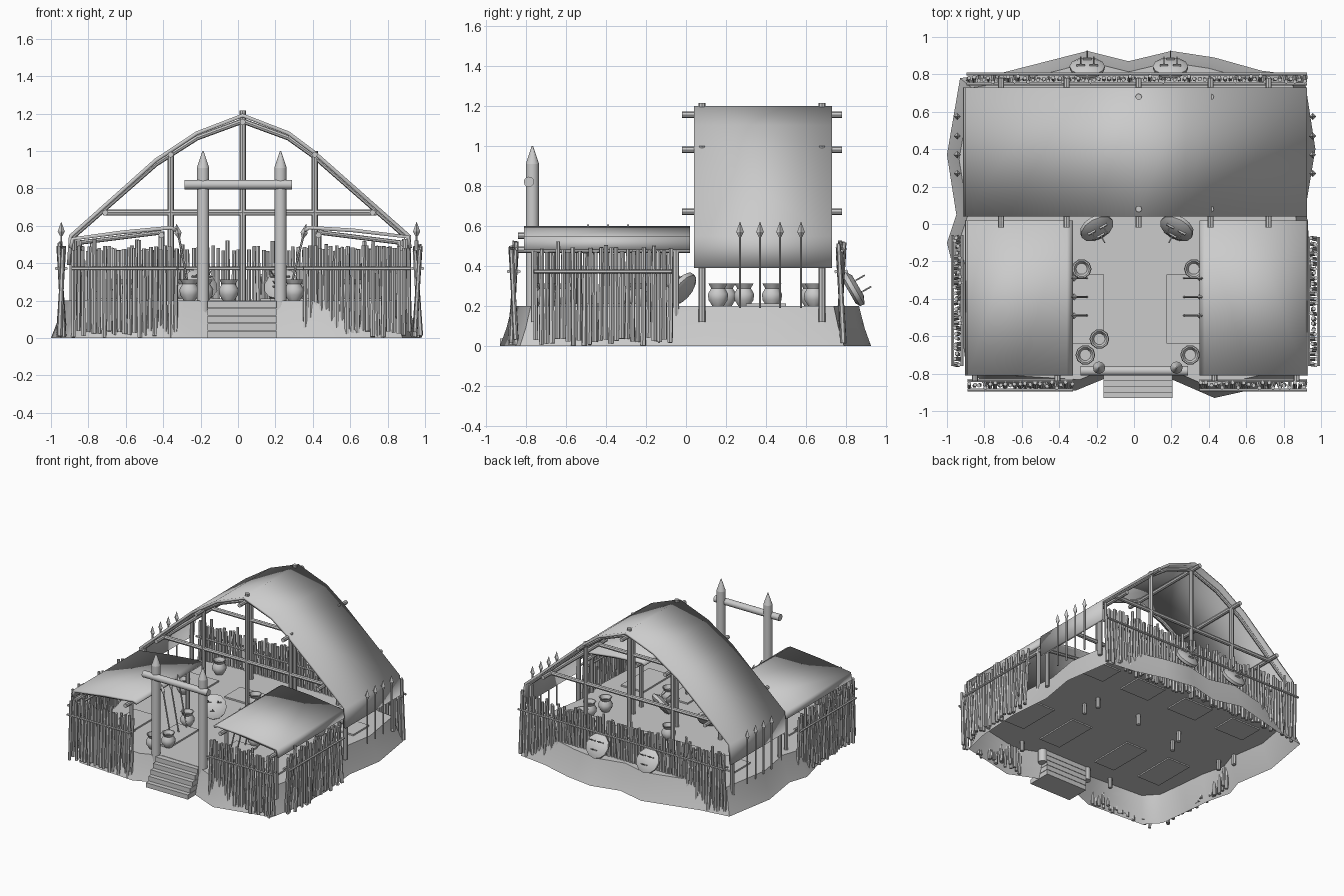
import bpy, bmesh, math, random
from mathutils import Vector, Matrix

if "Cube" in bpy.data.objects:
    bpy.data.objects.remove(bpy.data.objects["Cube"])

random.seed(4)


def finish(bm, name, angle=40):
    """Turn a bmesh into an object, smooth with sharp edges above angle."""
    bmesh.ops.recalc_face_normals(bm, faces=bm.faces[:])
    for f in bm.faces:
        f.smooth = angle > 0
    for e in bm.edges:
        e.smooth = e.calc_face_angle(0) < math.radians(angle)
    me = bpy.data.meshes.new(name)
    bm.to_mesh(me)
    bm.free()
    ob = bpy.data.objects.new(name, me)
    bpy.context.collection.objects.link(ob)
    return ob


def pole(bm, a, b, r1, r2=None, seg=8):
    a, b = Vector(a), Vector(b)
    d = b - a
    m = Matrix.Translation((a + b) / 2) @ d.to_track_quat('Z', 'Y').to_matrix().to_4x4()
    bmesh.ops.create_cone(bm, cap_ends=True, segments=seg, radius1=r1,
                          radius2=r1 if r2 is None else r2, depth=d.length, matrix=m)


def box(bm, x0, x1, y0, y1, z0, z1):
    m = Matrix.Translation(((x0 + x1) / 2, (y0 + y1) / 2, (z0 + z1) / 2)) @ \
        Matrix.Diagonal((x1 - x0, y1 - y0, z1 - z0, 1))
    bmesh.ops.create_cube(bm, size=1, matrix=m)


def sheet(name, prof, y0, y1, t=0.02):
    """Roof sheet: xz profile swept along y and thickened."""
    bm = bmesh.new()
    rows = [[bm.verts.new((x, y, z)) for x, z in prof] for y in (y0, y1)]
    for i in range(len(prof) - 1):
        bm.faces.new((rows[0][i], rows[0][i + 1], rows[1][i + 1], rows[1][i]))
    bmesh.ops.recalc_face_normals(bm, faces=bm.faces[:])
    ob = finish(bm, name, 60)
    mod = ob.modifiers.new("thickness", 'SOLIDIFY')
    mod.thickness, mod.offset = t, 0
    return ob


def lathe(bm, prof, loc, seg=10):
    rings = [[bm.verts.new((loc[0] + r * math.cos(2 * math.pi * k / seg),
                            loc[1] + r * math.sin(2 * math.pi * k / seg), loc[2] + z))
              for k in range(seg)] for r, z in prof]
    for p, q in zip(rings, rings[1:]):
        for k in range(seg):
            bm.faces.new((p[k], p[(k + 1) % seg], q[(k + 1) % seg], q[k]))
    bm.faces.new(rings[0])
    bm.faces.new(rings[-1])


# Earth mound: irregular outline, open underneath, flat top
outline = [(-.93, .78), (-.70, .81), (-.25, .925), (-.03, .87), (.2, .925), (.43, .89),
           (.68, .82), (.91, .79), (.97, .4), (.92, .1), (.95, -.25), (.93, -.6),
           (.88, -.83), (.43, -.93), (.2, -.83), (-.14, -.82), (-.31, -.89), (-.8, -.86),
           (-.9, -.75), (-.93, -.5), (-.95, -.3), (-1.0, -.1), (-.95, .05), (-1.0, .37)]
bm = bmesh.new()
rings = [[bm.verts.new((x * s, y * s, z)) for x, y in outline]
         for s, z in ((1, 0), (.965, .09), (.935, .2))]
n = len(outline)
for p, q in zip(rings, rings[1:]):
    for k in range(n):
        bm.faces.new((p[k], p[(k + 1) % n], q[(k + 1) % n], q[k]))
bm.faces.new(rings[-1])
finish(bm, "mound", 50)

# Main hall roof and the two lower side roofs
sheet("hall_roof", [(-.905, .39), (-.895, .545), (-.44, .95), (-.22, 1.095), (.025, 1.19),
                    (.27, 1.095), (.41, .99), (.915, .545), (.915, .39)], .04, .73)
sheet("left_roof", [(-.895, .48), (-.885, .53), (-.62, .565), (-.36, .59), (-.33, .575)], -.81, .02)
sheet("right_roof", [(.92, .48), (.91, .54), (.62, .575), (.38, .59), (.355, .575)], -.81, .02)

# Hall frame: posts, purlins, tie beams and rafters
bm = bmesh.new()
for y in (.08, .68):
    for x, top in ((-.885, .53), (-.36, 1.0), (.025, 1.215), (.41, 1.0), (.895, .53)):
        pole(bm, (x, y, .12), (x, y, top), .017)
    pole(bm, (-.72, y, .67), (.74, y, .67), .016)
    raft = [(-.885, .54), (-.44, .93), (-.22, 1.07), (.025, 1.16), (.27, 1.07), (.41, .97), (.9, .54)]
    for (x0, z0), (x1, z1) in zip(raft, raft[1:]):
        pole(bm, (x0, y, z0), (x1, y, z1), .014)
for x, z in ((-.71, .67), (-.36, .98), (.025, 1.155), (.41, .98), (.72, .67)):
    pole(bm, (x, -.02, z), (x, .78, z), .016)
finish(bm, "hall_frame")

# Side shelter frames
bm = bmesh.new()
for inner, outer in ((-.41, -.85), (.43, .87)):
    for y in (-.76, -.05):
        pole(bm, (inner, y, .12), (inner, y, .57), .016)
        pole(bm, (outer, y, .12), (outer, y, .52), .016)
        pole(bm, (inner, y, .565), (outer, y, .51), .012)
    pole(bm, (inner, -.84, .55), (inner, .02, .55), .016)
    pole(bm, (outer, -.84, .48), (outer, .02, .48), .016)
finish(bm, "shelter_frames")


# Stake fences with a rail on each side
def fence(name, a, b, spikes=0):
    a, b = Vector(a), Vector(b)
    d = b - a
    u = d.normalized()
    nrm = Vector((-u.y, u.x, 0))
    bm = bmesh.new()
    count = int(d.length / .0265)
    for i in range(count + 1):
        p = a + u * (d.length * i / count)
        lean = random.uniform(-.016, .016)
        foot = p + nrm * lean + Vector((0, 0, random.uniform(0, .04)))
        head = p - nrm * lean + u * random.uniform(-.006, .006)
        head.z = random.uniform(.465, .495) + (.035 if i % 9 == 4 else 0)
        pole(bm, foot, head, random.uniform(.011, .015), .011, 6)
    for s in (-1, 1):
        off = nrm * (.026 * s) + Vector((0, 0, .372))
        pole(bm, a + off - u * .01, b + off + u * .01, .009, seg=6)
    finish(bm, name)


fence("front_fence_left", (-.88, -.862, 0), (-.335, -.862, 0))
fence("front_fence_right", (.36, -.862, 0), (.915, -.862, 0))
fence("left_fence", (-.945, -.75, 0), (-.945, -.07, 0))
fence("right_fence", (.96, -.75, 0), (.96, -.08, 0))
fence("back_fence", (-.885, .775, 0), (.915, .775, 0))

# Gate: pointed posts and cross log
bm = bmesh.new()
for x in (-.187, .227):
    pole(bm, (x, -.768, .1), (x, -.768, .91), .033, seg=12)
    pole(bm, (x, -.768, .91), (x, -.768, 1.0), .033, .003, seg=12)
pole(bm, (-.285, -.785, .82), (.29, -.785, .82), .026, seg=12)
finish(bm, "gate")

# Entrance steps
bm = bmesh.new()
for i in range(5):
    box(bm, -.163, .207, -.93 + i * .03, -.74, i * .04, i * .04 + .037)
finish(bm, "steps", 0)


# Spears: standing along the hall sides and leaning by the entrance
def spear(bm, a, b):
    a, b = Vector(a), Vector(b)
    u = (b - a).normalized()
    pole(bm, a, b - u * .07, .006, seg=6)
    pole(bm, b - u * .075, b - u * .05, .007, .019, 4)
    pole(bm, b - u * .05, b, .019, .001, 4)


bm = bmesh.new()
for x in (-.945, .955):
    for y in (.27, .37, .47, .575):
        spear(bm, (x, y, .19), (x, y, .62))
finish(bm, "standing_spears", 0)
bm = bmesh.new()
for y in (-.29, -.39, -.49):
    spear(bm, (-.25, y, .2), (-.33, y, .61))
    spear(bm, (.265, y, .2), (.365, y, .61))
finish(bm, "leaning_spears", 0)

# Clay pots
bm = bmesh.new()
pot = [(.03, 0), (.05, .03), (.053, .06), (.036, .088), (.05, .112), (.042, .112), (.03, .085)]
for x, y in ((-.28, -.24), (.32, -.24), (-.185, -.615), (-.26, -.70), (.3, -.70), (-.05, .29),
             (.6, .16), (.65, .29), (.62, .43), (.65, .64), (-.62, .2), (-.6, .62)):
    lathe(bm, pot, (x, y, .2))
finish(bm, "pots", 50)


# Round painted faces: domed disc with peg eyes and mouth
def face_disc(name, loc, tilt, turn):
    bm = bmesh.new()
    lathe(bm, [(.07, -.025), (.092, -.012), (.095, .01), (.06, .03)], (0, 0, 0), 12)
    for x, y in ((-.035, .03), (.035, .03), (0, -.035)):
        box(bm, x - .022, x + .022, y - .004, y + .004, .01, .04)
        pole(bm, (x, y, .02), (x, y, .085), .004, seg=6)
    bm.transform(Matrix.Translation(loc) @ Matrix.Rotation(turn, 4, 'Z') @ Matrix.Rotation(tilt, 4, 'X'))
    finish(bm, name, 50)


for x in (-.25, .195):
    face_disc("back_face_disc", (x, .835, .285), math.radians(60), math.pi)
for x, turn in ((-.2, .5), (.23, -.5)):
    face_disc("inner_face_disc", (x, -.02, .285), math.radians(55), turn)

# Sleeping mats and floor pads
bm = bmesh.new()
box(bm, -.345, -.16, -.64, -.27, .19, .212)
box(bm, .175, .36, -.64, -.27, .19, .212)
for x in (-.65, -.2, .25, .68):
    box(bm, x - .13, x + .13, .3, .5, .19, .212)
for x in (-.64, .65):
    box(bm, x - .1, x + .1, -.6, -.25, .19, .212)
finish(bm, "mats", 0)
